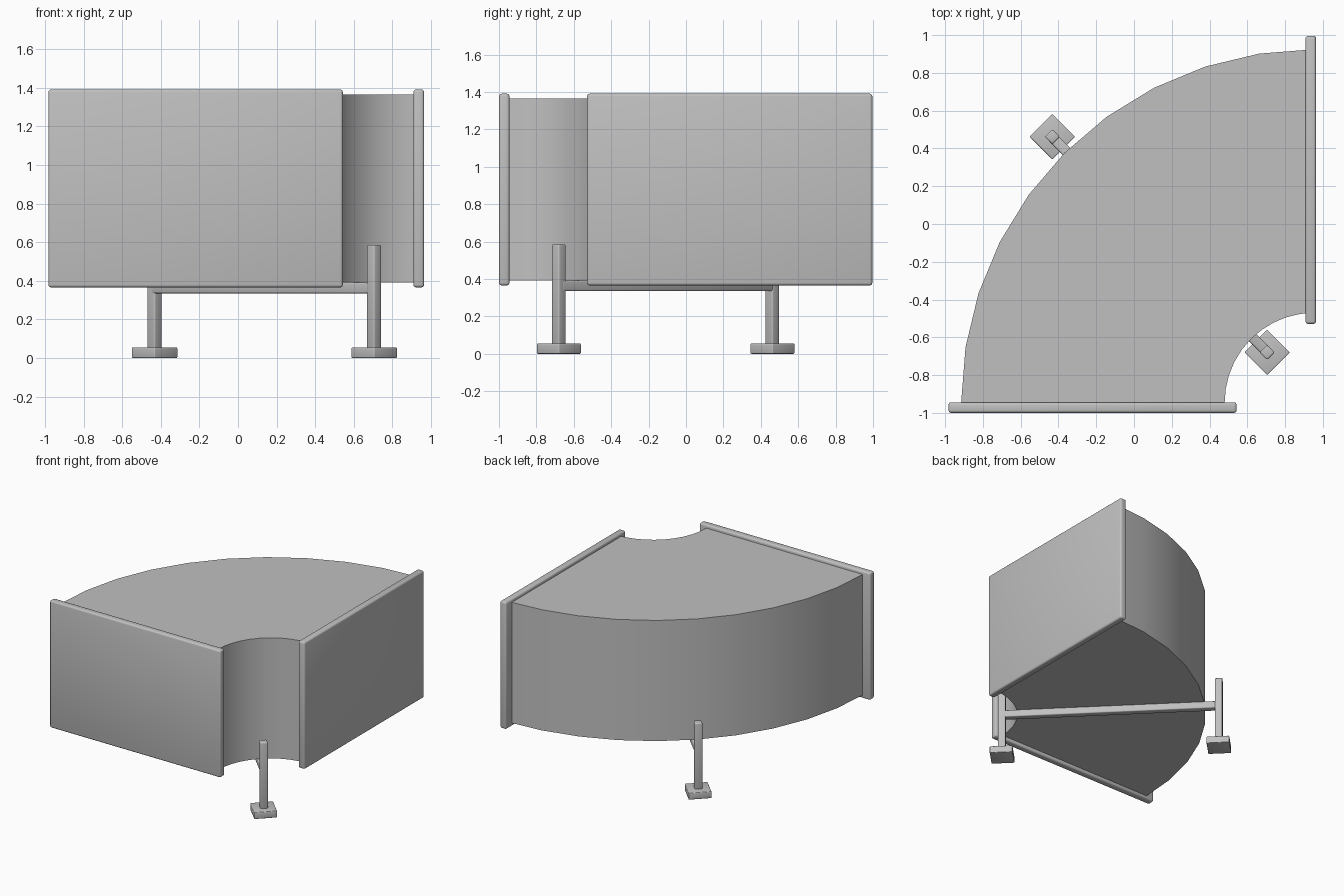
import bpy
import bmesh
from math import cos, sin, radians, sqrt
from mathutils import Vector

if "Cube" in bpy.data.objects:
    bpy.data.objects.remove(bpy.data.objects["Cube"])

metal = bpy.data.materials.new("galvanised_grey")
metal.use_nodes = True
GREY = (0.53, 0.53, 0.53, 1)
metal.diffuse_color = GREY
metal.node_tree.nodes["Principled BSDF"].inputs["Base Color"].default_value = GREY


def finish(name, bm, smooth=True):
    bmesh.ops.recalc_face_normals(bm, faces=bm.faces)
    mesh = bpy.data.meshes.new(name)
    bm.to_mesh(mesh)
    bm.free()
    mesh.materials.append(metal)
    obj = bpy.data.objects.new(name, mesh)
    bpy.context.collection.objects.link(obj)
    if smooth:
        bpy.ops.object.select_all(action='DESELECT')
        obj.select_set(True)
        bpy.context.view_layer.objects.active = obj
        bpy.ops.object.shade_smooth_by_angle(angle=radians(35))
    return obj


def box(name, center, size, turn=0, bevel=0.0):
    bm = bmesh.new()
    bmesh.ops.create_cube(bm, size=1)
    bmesh.ops.scale(bm, vec=size, verts=bm.verts)
    if bevel:
        bmesh.ops.bevel(bm, geom=bm.edges[:], offset=bevel, segments=3,
                        profile=0.5, affect='EDGES')
    obj = finish(name, bm)
    obj.location = center
    obj.rotation_euler.z = radians(turn)
    return obj


# Quarter-turn duct body: an annular sector extruded upwards
PIVOT = Vector((0.955, -0.945))
R_IN, R_OUT, LOW, HIGH, STEPS = 0.475, 1.87, 0.392, 1.365, 10


def arc(radius):
    angles = [radians(90 + 90 * i / STEPS) for i in range(STEPS + 1)]
    return [PIVOT + radius * Vector((cos(a), sin(a))) for a in angles]


bm = bmesh.new()
outline = arc(R_OUT) + arc(R_IN)[::-1]
base = bm.faces.new([bm.verts.new((p.x, p.y, LOW)) for p in outline])
ext = bmesh.ops.extrude_face_region(bm, geom=[base])
top = [v for v in ext["geom"] if isinstance(v, bmesh.types.BMVert)]
bmesh.ops.translate(bm, vec=(0, 0, HIGH - LOW), verts=top)
finish("duct_elbow", bm)

# End flanges
mid = (R_IN + R_OUT) / 2
width = R_OUT - R_IN + 0.13
box("front_flange", (PIVOT.x - mid - 0.002, -0.972, 0.878), (width, 0.056, 1.025), 0, 0.014)
box("side_flange", (0.936, PIVOT.y + mid + 0.006, 0.878), (0.056, width, 1.025), 0, 0.014)

# Support stand: two posts on feet, joined by a diagonal bar under the duct
posts = {"inner": Vector((0.705, -0.68)), "outer": Vector((-0.432, 0.462))}
for name, p in posts.items():
    box(name + "_foot", (p.x, p.y, 0.0275), (0.17, 0.17, 0.055), 45, 0.006)
    box(name + "_post", (p.x, p.y, 0.3125), (0.056, 0.056, 0.545), 45, 0.008)
span = posts["inner"] - posts["outer"]
centre = (posts["inner"] + posts["outer"]) / 2
box("cross_bar", (centre.x, centre.y, 0.363), (span.length, 0.054, 0.056), -45, 0.008)
